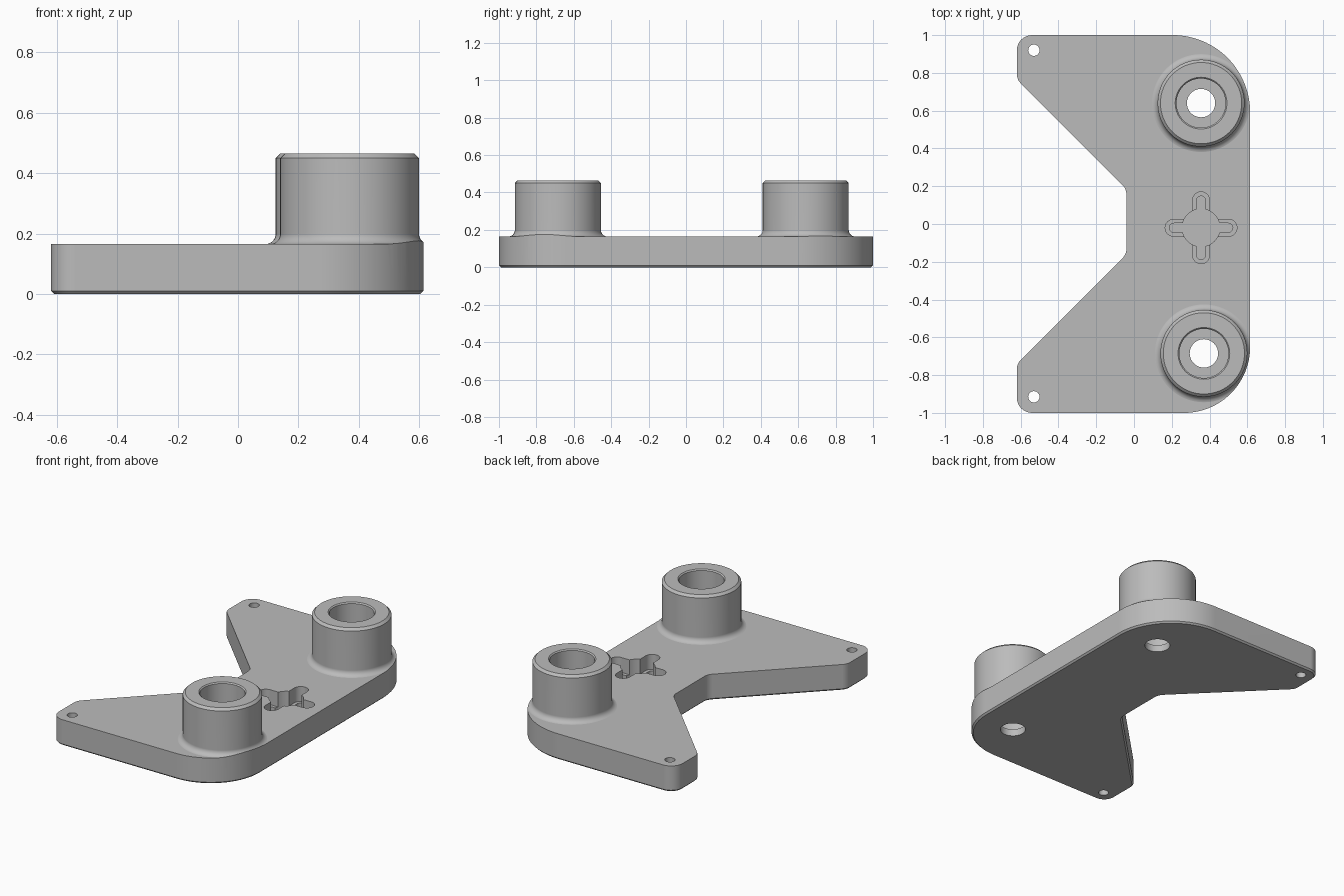
import bpy
import bmesh
from math import cos, sin, pi, tan
from mathutils import Vector, Matrix

cube = bpy.data.objects.get("Cube")
if cube:
    bpy.data.objects.remove(cube, do_unlink=True)

PLATE_TOP = 0.165
BOSS_TOP = 0.465
FLOOR = 0.045

grey = bpy.data.materials.new("plain grey")
grey.use_nodes = True
grey.diffuse_color = (0.5, 0.5, 0.5, 1)
grey.node_tree.nodes["Principled BSDF"].inputs["Base Color"].default_value = (0.5, 0.5, 0.5, 1)


def make_object(name, bm):
    bmesh.ops.recalc_face_normals(bm, faces=bm.faces)
    mesh = bpy.data.meshes.new(name)
    bm.to_mesh(mesh)
    bm.free()
    mesh.materials.append(grey)
    obj = bpy.data.objects.new(name, mesh)
    bpy.context.collection.objects.link(obj)
    return obj


def rounded_outline(corners):
    """Round each (x, y, radius) corner with a tangent arc."""
    points = []
    for i, (x, y, r) in enumerate(corners):
        p = Vector((x, y))
        a = (Vector(corners[i - 1][:2]) - p).normalized()
        b = (Vector(corners[(i + 1) % len(corners)][:2]) - p).normalized()
        half = a.angle(b) / 2
        reach = r / tan(half)
        centre = p + (a + b).normalized() * r / sin(half)
        start = p + a * reach - centre
        sweep = start.angle_signed(p + b * reach - centre)
        steps = max(8, int(r * 70))
        for k in range(steps + 1):
            t = -sweep * k / steps
            points.append(centre + Matrix.Rotation(t, 2) @ start)
    return points


def prism(name, outline, z0, z1, chamfer=0):
    bm = bmesh.new()
    base = bm.faces.new([bm.verts.new((p[0], p[1], z0)) for p in outline])
    new = bmesh.ops.extrude_face_region(bm, geom=[base], use_keep_orig=True)["geom"]
    bmesh.ops.translate(bm, vec=(0, 0, z1 - z0),
                        verts=[v for v in new if isinstance(v, bmesh.types.BMVert)])
    if chamfer:
        rim = [e for e in bm.edges if all(abs(v.co.z - z0) < 1e-5 for v in e.verts)]
        bmesh.ops.bevel(bm, geom=rim, offset=chamfer, segments=1, affect='EDGES')
    return make_object(name, bm)


def lathe(name, profile, x, y, segments=64):
    """Solid of revolution; the profile runs from bottom to top."""
    bm = bmesh.new()
    rings = [[bm.verts.new((x + r * cos(2 * pi * k / segments),
                            y + r * sin(2 * pi * k / segments), z))
              for k in range(segments)] for r, z in profile]
    for low, high in zip(rings, rings[1:]):
        for k in range(segments):
            n = (k + 1) % segments
            bm.faces.new((low[k], low[n], high[n], high[k]))
    bm.faces.new(rings[0])
    bm.faces.new(rings[-1])
    return make_object(name, bm)


def combine(target, tool, operation):
    mod = target.modifiers.new(operation, 'BOOLEAN')
    mod.operation = operation
    mod.solver = 'EXACT'
    mod.object = tool
    bpy.context.view_layer.objects.active = target
    bpy.ops.object.modifier_apply(modifier=mod.name)
    bpy.data.objects.remove(tool, do_unlink=True)


# Slab with the two raised bosses, each with a base fillet and a top chamfer
bracket = prism("bracket_plate", [(-2, -2), (2, -2), (2, 2), (-2, 2)], -0.5, PLATE_TOP)
bosses = [(0.355, 0.64), (0.37, -0.685)]
R, FILLET, CHAMFER = 0.23, 0.035, 0.015
for x, y in bosses:
    profile = [(R + FILLET, 0.1)]
    for k in range(9):
        t = pi / 2 * k / 8
        profile.append((R + FILLET * (1 - sin(t)),
                        PLATE_TOP - 0.0005 + FILLET * (1 - cos(t))))
    profile += [(R, BOSS_TOP - CHAMFER), (R - CHAMFER, BOSS_TOP)]
    combine(bracket, lathe("boss", profile, x, y), 'UNION')

# Trim everything to the plate outline, chamfered along the underside
outline = rounded_outline([
    (-0.62, 1.0, 0.08), (-0.62, 0.765, 0.07), (-0.04, 0.185, 0.07),
    (-0.04, -0.16, 0.07), (-0.62, -0.74, 0.07), (-0.62, -1.0, 0.08),
    (0.615, -1.0, 0.35), (0.615, 1.0, 0.41)])
combine(bracket, prism("trim", outline, 0, 1, 0.01), 'INTERSECT')

# Stepped bores through the bosses
for x, y in bosses:
    bore = [(0.075, -0.1), (0.075, FLOOR), (0.13, FLOOR), (0.13, BOSS_TOP - 0.007),
            (0.137, BOSS_TOP), (0.137, 0.6)]
    combine(bracket, lathe("bore", bore, x, y), 'DIFFERENCE')

# Small screw holes in the wing tips
for y in (0.92, -0.915):
    combine(bracket, lathe("screw_hole", [(0.03, -0.1), (0.03, 0.3)], -0.53, y, 32), 'DIFFERENCE')

# Blind cross pocket: wide slots, narrower slots below them, round centre
cx, cy = 0.355, -0.02
for length, width, depth in ((0.19, 0.045, 0.07), (0.168, 0.024, FLOOR)):
    for a, b in ((length, width), (width, length)):
        r = width * 0.999
        slot = rounded_outline([(cx - a, cy - b, r), (cx + a, cy - b, r),
                                (cx + a, cy + b, r), (cx - a, cy + b, r)])
        combine(bracket, prism("slot", slot, depth, 0.3), 'DIFFERENCE')
combine(bracket, lathe("pocket_centre", [(0.1, FLOOR), (0.1, 0.3)], cx, cy, 48), 'DIFFERENCE')

# Smooth curved walls, keep crisp edges and flat planes
bpy.ops.object.select_all(action='DESELECT')
bracket.select_set(True)
bpy.context.view_layer.objects.active = bracket
bpy.ops.object.shade_smooth_by_angle(angle=pi / 6)
weighted = bracket.modifiers.new("flat planes", 'WEIGHTED_NORMAL')
weighted.keep_sharp = True
